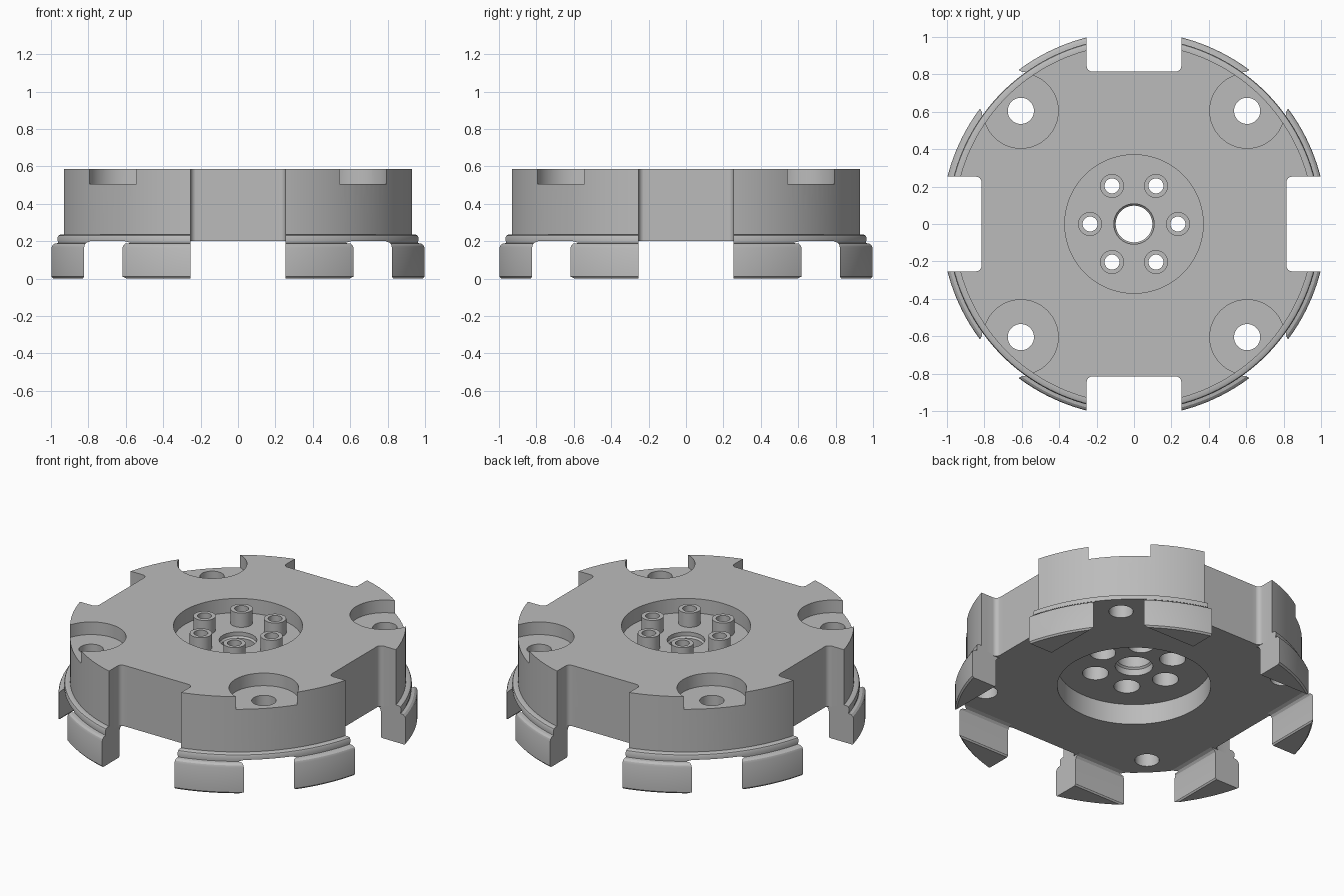
import bpy, bmesh, math
from math import cos, sin, pi

cube = bpy.data.objects.get("Cube")
if cube:
    bpy.data.objects.remove(cube, do_unlink=True)

grey = bpy.data.materials.new("machined grey")
grey.use_nodes = True
COLOUR = (0.5, 0.5, 0.5, 1)
grey.diffuse_color = COLOUR
grey.node_tree.nodes["Principled BSDF"].inputs["Base Color"].default_value = COLOUR


def lathe(bm, profile, cx=0, cy=0, segs=48):
    """Revolve a closed (radius, z) profile; zero radii collapse to a point."""
    rings = []
    for r, z in profile:
        if r == 0:
            rings.append([bm.verts.new((cx, cy, z))] * segs)
        else:
            rings.append([bm.verts.new((cx + r * cos(2 * pi * i / segs),
                                        cy + r * sin(2 * pi * i / segs), z))
                          for i in range(segs)])
    for a, b in zip(rings, rings[1:] + rings[:1]):
        for i in range(segs):
            j = (i + 1) % segs
            face = list(dict.fromkeys((a[i], a[j], b[j], b[i])))
            if len(face) > 2:
                bm.faces.new(face)


def prism(bm, outline, offset):
    """Extrude a closed 3D outline by an offset vector."""
    face = bm.faces.new([bm.verts.new(p) for p in outline])
    new = bmesh.ops.extrude_face_region(bm, geom=[face])["geom"]
    bmesh.ops.translate(bm, vec=offset,
                        verts=[v for v in new if isinstance(v, bmesh.types.BMVert)])


def finish(bm, name):
    bmesh.ops.recalc_face_normals(bm, faces=bm.faces)
    mesh = bpy.data.meshes.new(name)
    bm.to_mesh(mesh)
    bm.free()
    mesh.materials.append(grey)
    ob = bpy.data.objects.new(name, mesh)
    bpy.context.collection.objects.link(ob)
    return ob


def activate(ob):
    bpy.ops.object.select_all(action='DESELECT')
    ob.select_set(True)
    bpy.context.view_layer.objects.active = ob


def smooth(ob):
    activate(ob)
    bpy.ops.object.shade_smooth_by_angle(angle=math.radians(28))


def boolean(ob, cutter, operation):
    mod = ob.modifiers.new("cut", 'BOOLEAN')
    mod.object, mod.operation, mod.solver = cutter, operation, 'EXACT'
    activate(ob)
    bpy.ops.object.modifier_apply(modifier=mod.name)
    bpy.data.objects.remove(cutter, do_unlink=True)


TOP, BASE, FLOOR, UNDER = 0.585, 0.2, 0.495, 0.33
NOTCH, NOTCH_IN, FILLET = 0.253, 0.815, 0.03
post_spots = [(0.235 * cos(k * pi / 3), 0.235 * sin(k * pi / 3)) for k in range(6)]

# Disc body with lip, upper and lower recesses and stepped centre bore
bm = bmesh.new()
lathe(bm, [(0.108, UNDER), (0.44, UNDER), (0.44, BASE), (0.997, BASE), (0.997, 0.222),
           (0.993, 0.23), (0.983, 0.235), (0.963, 0.235), (0.963, TOP), (0.37, TOP),
           (0.37, FLOOR), (0.108, FLOOR), (0.108, 0.47), (0.098, 0.46),
           (0.098, 0.38), (0.108, 0.37)], segs=160)
body = finish(bm, "disc_body")

# Cutter: four edge notches, corner bolt pockets and centre screw holes
bm = bmesh.new()
for k in range(4):
    c, s = round(cos(k * pi / 2)), round(sin(k * pi / 2))
    outline = [(NOTCH, 1.2), (-NOTCH, 1.2)]
    for side, start in ((-1, pi), (1, 1.5 * pi)):
        for i in range(7):
            a = start + i * pi / 12
            outline.append((side * (NOTCH - FILLET) + FILLET * cos(a),
                            NOTCH_IN + FILLET + FILLET * sin(a)))
    prism(bm, [(x * c - y * s, x * s + y * c, 0.1) for x, y in outline], (0, 0, 0.6))
for x in (-0.605, 0.605):
    for y in (-0.605, 0.605):
        lathe(bm, [(0, 0.1), (0.07, 0.1), (0.07, 0.505), (0.2, 0.505), (0.2, 0.7), (0, 0.7)], x, y, 64)
for x, y in post_spots:
    lathe(bm, [(0, 0.25), (0.075, 0.25), (0.075, 0.43), (0.04, 0.43), (0.04, 0.55), (0, 0.55)], x, y, 32)
cutter = finish(bm, "cutter")
cutter.hide_render = True
boolean(body, cutter, 'DIFFERENCE')
smooth(body)

# Tubular posts in the upper recess
bm = bmesh.new()
for x, y in post_spots:
    lathe(bm, [(0.04, FLOOR), (0.064, FLOOR), (0.064, TOP), (0.04, TOP)], x, y, 32)
smooth(finish(bm, "screw_posts"))

# One foot: a rounded ring trimmed by a straight filleted inner face
bm = bmesh.new()
lathe(bm, [(0.78, 0), (1.02, 0), (1.029, 0.01), (1.029, 0.165), (1.024, 0.178),
           (1.013, 0.187), (0.995, 0.19), (0.995, 0.215), (0.78, 0.215)], segs=160)
feet = finish(bm, "feet")
bm = bmesh.new()
prism(bm, [(NOTCH, y, z) for y, z in
           [(1.2, -0.1), (0.83, -0.1), (0.83, 0), (0.823, 0.01), (0.823, 0.165), (0.82, 0.18),
            (0.81, 0.192), (0.79, BASE), (0.79, 0.21), (1.2, 0.21)]], (0.5, 0, 0))
trim = finish(bm, "foot_trim")
trim.hide_render = True
boolean(feet, trim, 'INTERSECT')

# Repeat the foot on both sides of all four notches
bm = bmesh.new()
bm.from_mesh(feet.data)
source = bm.verts[:] + bm.edges[:] + bm.faces[:]
for swap in (False, True):
    for sx in (1, -1):
        for sy in (1, -1):
            if (swap, sx, sy) == (False, 1, 1):
                continue
            copy = bmesh.ops.duplicate(bm, geom=source)["geom"]
            for v in copy:
                if isinstance(v, bmesh.types.BMVert):
                    x, y, z = v.co
                    if swap:
                        x, y = y, x
                    v.co = (sx * x, sy * y, z)
bmesh.ops.recalc_face_normals(bm, faces=bm.faces)
bm.to_mesh(feet.data)
bm.free()
smooth(feet)
